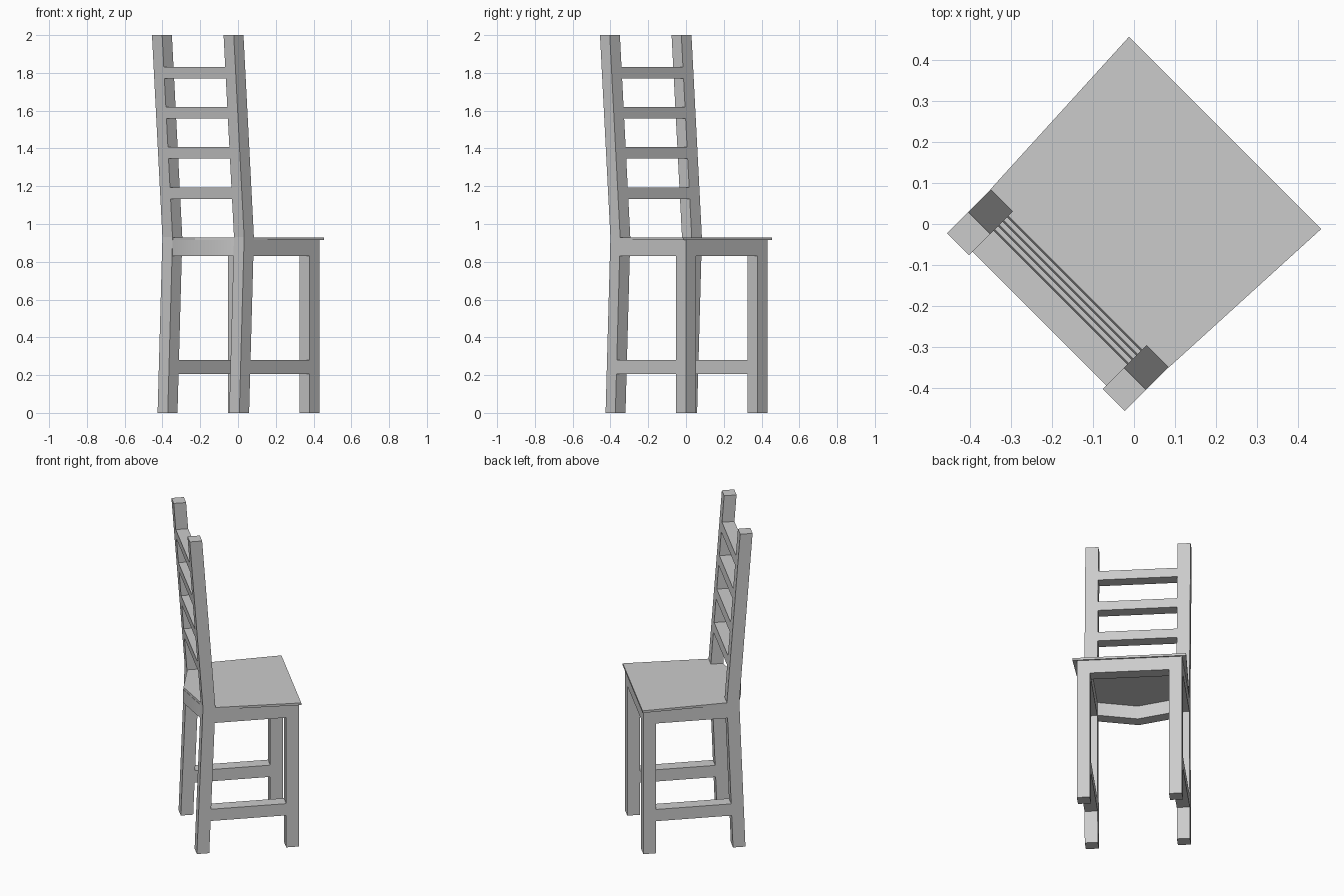
import bpy, bmesh, math
from mathutils import Matrix, Vector

if "Cube" in bpy.data.objects:
    bpy.data.objects.remove(bpy.data.objects["Cube"])

TURN = Matrix.Rotation(math.radians(-45), 4, 'Z')   # chair stands turned on the grid
INNER, OUTER = 0.23, 0.306                          # inner and outer face of the legs
KINK = 0.93                                         # height where the back posts bend


def prism(name, profile, to_3d, a, b):
    """Extrude a flat profile from a to b, then turn it into place."""
    bm = bmesh.new()
    face = bm.faces.new([bm.verts.new(to_3d(p, a)) for p in profile])
    out = bmesh.ops.extrude_face_region(bm, geom=[face])
    verts = [g for g in out['geom'] if isinstance(g, bmesh.types.BMVert)]
    shift = Vector(to_3d((0, 0), b)) - Vector(to_3d((0, 0), a))
    bmesh.ops.translate(bm, verts=verts, vec=shift)
    bmesh.ops.recalc_face_normals(bm, faces=bm.faces)
    bm.transform(TURN)
    me = bpy.data.meshes.new(name)
    bm.to_mesh(me)
    bm.free()
    ob = bpy.data.objects.new(name, me)
    bpy.context.collection.objects.link(ob)
    return ob


def side_shape(name, profile, a, b):       # profile of (depth, height), extruded sideways
    return prism(name, profile, lambda p, t: (t, p[0], p[1]), a, b)


def plan_shape(name, profile, a, b):       # profile of (side, depth), extruded upwards
    return prism(name, profile, lambda p, t: (p[0], p[1], t), a, b)


def post_front(z):
    if z < KINK:
        return -0.223 + 0.036 * z / KINK
    return -0.187 - 0.078 * (z - KINK) / (2 - KINK)


def post_back(z):
    return post_front(z) - 0.073


# Legs, side rails and side stretchers
for side, s in (("left", -1), ("right", 1)):
    a, b = sorted((s * INNER, s * OUTER))
    zs = (0, KINK, 2)
    side_shape(f"back_post_{side}",
               [(post_front(z), z) for z in zs] + [(post_back(z), z) for z in reversed(zs)], a, b)
    side_shape(f"front_leg_{side}",
               [(0.23, 0), (0.305, 0), (0.305, 0.915), (0.23, 0.915)], a, b)
    for name, z0, z1 in (("side_stretcher", 0.205, 0.28), ("side_rail", 0.83, 0.915)):
        side_shape(f"{name}_{side}",
                   [(post_front(z0), z0), (0.23, z0), (0.23, z1), (post_front(z1), z1)], a, b)

# Ladder slats of the backrest
for i in range(4):
    z0 = 1.133 + 0.2125 * i
    z1 = z0 + 0.061
    side_shape(f"back_slat_{i + 1}",
               [(post_front(z0), z0), (post_front(z1), z1),
                (post_back(z1), z1), (post_back(z0), z0)], -INNER, INNER)

# Front rail
side_shape("front_rail", [(0.23, 0.83), (0.305, 0.83), (0.305, 0.915), (0.23, 0.915)], -INNER, INNER)

# Back rail, bowed backwards
rail = plan_shape("back_rail",
                  [(-INNER, -0.187), (0, -0.25), (INNER, -0.187),
                   (INNER, -0.26), (0, -0.323), (-INNER, -0.26)], 0.83, 0.915)
bpy.context.view_layer.objects.active = rail
rail.select_set(True)
bpy.ops.object.shade_smooth_by_angle(angle=math.radians(40))

# Tapered seat board, running back between the posts over the bowed rail
plan_shape("seat",
           [(0.331, 0.314), (-0.331, 0.314), (-0.307, -0.187), (-INNER, -0.187),
            (-INNER, -0.258), (0, -0.321), (INNER, -0.258), (INNER, -0.187), (0.307, -0.187)],
           0.915, 0.929)
